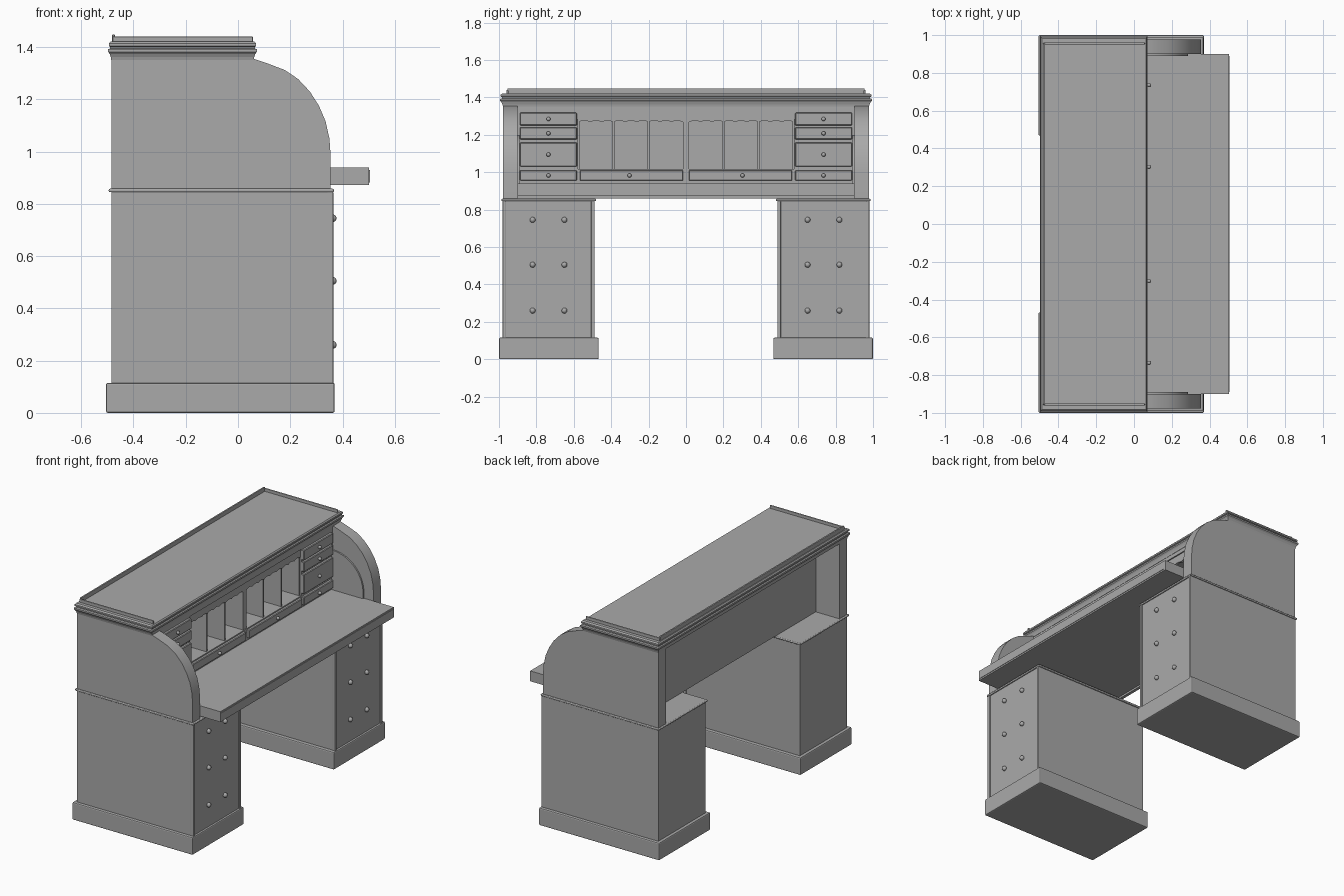
import bpy, bmesh, math

cube = bpy.data.objects.get("Cube")
if cube:
    bpy.data.objects.remove(cube, do_unlink=True)

grey = bpy.data.materials.new("plain grey")
grey.use_nodes = True
COLOUR = (0.4, 0.4, 0.4, 1)
grey.diffuse_color = COLOUR
grey.node_tree.nodes["Principled BSDF"].inputs["Base Color"].default_value = COLOUR


def finish(name, bm, bevel=0, segments=2, smooth=False):
    bmesh.ops.recalc_face_normals(bm, faces=bm.faces)
    mesh = bpy.data.meshes.new(name)
    bm.to_mesh(mesh)
    bm.free()
    mesh.materials.append(grey)
    ob = bpy.data.objects.new(name, mesh)
    bpy.context.collection.objects.link(ob)
    if bevel:
        mod = ob.modifiers.new("Bevel", 'BEVEL')
        mod.width, mod.segments = bevel, segments
    if smooth:
        bpy.ops.object.select_all(action='DESELECT')
        ob.select_set(True)
        bpy.context.view_layer.objects.active = ob
        bpy.ops.object.shade_smooth_by_angle(angle=math.radians(35))
    return ob


def box(name, x, y, z, bevel=0, segments=2):
    bm = bmesh.new()
    bmesh.ops.create_cube(bm, size=1)
    for v in bm.verts:
        for i, (a, b) in enumerate((x, y, z)):
            v.co[i] = (a + b) / 2 + v.co[i] * (b - a)
    return finish(name, bm, bevel, segments)


def prism(name, points, offset, smooth=False):
    """Extrude a planar outline along an offset vector."""
    bm = bmesh.new()
    face = bm.faces.new([bm.verts.new(p) for p in points])
    ext = bmesh.ops.extrude_face_region(bm, geom=[face])
    verts = [g for g in ext["geom"] if isinstance(g, bmesh.types.BMVert)]
    bmesh.ops.translate(bm, verts=verts, vec=offset)
    return finish(name, bm, smooth=smooth)


def knob(name, x, y, z, r):
    bm = bmesh.new()
    bmesh.ops.create_uvsphere(bm, u_segments=16, v_segments=10, radius=r)
    bmesh.ops.translate(bm, verts=bm.verts, vec=(x, y, z))
    finish(name, bm, smooth=True)


def span(s, a, b):
    return tuple(sorted((s * a, s * b)))


def drawer(name, y, z, knob_y=None):
    """Raised drawer front in the inner cabinet, with its knob."""
    box(name, (0.05, 0.072), y, z, 0.004, 1)
    ky = sum(y) / 2 if knob_y is None else knob_y
    knob(name + "_knob", 0.08, ky, sum(z) / 2, 0.011)


def quarter(cx, cz, rx, rz, n=14):
    return [(cx + rx * math.cos(math.pi / 2 * i / n),
             cz + rz * math.sin(math.pi / 2 * i / n)) for i in range(n + 1)]


for s, side in ((1, "right"), (-1, "left")):
    # Pedestals: plinth, body, corner strips, top moulding
    box(side + "_plinth", (-0.505, 0.37), span(s, 0.467, 1.0), (0, 0.115), 0.007)
    box(side + "_pedestal", (-0.485, 0.357), span(s, 0.49, 0.98), (0.11, 0.85))
    for a, b in ((0.488, 0.507), (0.962, 0.981)):
        box(side + "_corner_strip", (0.34, 0.365), span(s, a, b), (0.11, 0.847), 0.005)
    box(side + "_pedestal_moulding", (-0.495, 0.367), span(s, 0.48, 0.987),
        (0.845, 0.858), 0.005, 3)
    for z in (0.26, 0.505, 0.745):
        for y in (0.65, 0.82):
            knob(side + "_pedestal_knob", 0.362, s * y, z, 0.015)

    # Curved end panel and its inner track liner
    arc = [(0.355, 0.857), (0.355, 0.98), (0.35, 1.05), (0.335, 1.117), (0.31, 1.175),
           (0.275, 1.23), (0.23, 1.278), (0.18, 1.312), (0.12, 1.335), (0.06, 1.355)]
    outline = [(-0.485, 0.857)] + arc + [(-0.485, 1.355)]
    prism(side + "_end_panel", [(x, s * 0.9, z) for x, z in outline],
          (0, s * 0.078, 0), True)
    liner = [(-0.31, 0.9), (0.285, 0.9)] + quarter(0.06, 0.98, 0.225, 0.22) + [(-0.31, 1.2)]
    prism(side + "_track_liner", [(x, s * 0.89, z) for x, z in liner],
          (0, s * 0.011, 0), True)

    # Side drawer column
    box(side + "_drawer_case", (-0.3, 0.055), span(s, 0.578, 0.9), (0.935, 1.35))
    for z in ((1.25, 1.318), (1.175, 1.24), (1.03, 1.158), (0.955, 1.01)):
        drawer(side + "_small_drawer", span(s, 0.583, 0.888), z)

    # Long drawer under the pigeonholes
    drawer(side + "_long_drawer", span(s, 0.015, 0.568), (0.955, 1.01), s * 0.302)

    # Pigeonhole dividers and scalloped valances
    edges = (0.017, 0.2, 0.388, 0.575)
    for a in edges[1:]:
        box(side + "_divider", (-0.3, 0.045), span(s, a - 0.005, a + 0.005), (1.015, 1.29))
    for a, b in zip(edges, edges[1:]):
        wave = [(a + (b - a) * i / 24,
                 1.268 + 0.008 * abs(math.sin(3 * math.pi * i / 24))) for i in range(25)]
        wave += [(b, 1.3), (a, 1.3)]
        prism(side + "_valance", [(0.035, s * y, z) for y, z in wave], (0.015, 0, 0))

    # Low gallery rail at the ends of the top
    box(side + "_gallery_end", (-0.48, 0.057), span(s, 0.95, 0.961), (1.41, 1.44), 0.003)

# Writing board with a framed front edge
box("writing_board", (-0.31, 0.502), (-0.9, 0.9), (0.872, 0.94))
box("writing_board_edge", (0.49, 0.505), (-0.89, 0.89), (0.882, 0.93))

# Inner cabinet
box("cabinet_back", (-0.315, -0.295), (-0.9, 0.9), (0.86, 1.36))
box("lower_drawer_case", (-0.3, 0.055), (-0.58, 0.58), (0.935, 1.018))
box("centre_divider", (-0.3, 0.05), (-0.017, 0.017), (0.94, 1.29))
box("pigeonhole_top", (-0.3, 0.05), (-0.58, 0.58), (1.285, 1.355))
box("upper_rail", (0.04, 0.058), (-0.9, 0.9), (1.325, 1.36))

# Cornice: stacked outline rings, each an outward offset at a height
bm = bmesh.new()
rings = ((0, 1.35), (0.003, 1.362), (0.009, 1.374), (0.017, 1.382), (0.017, 1.392),
         (0.006, 1.395), (0.006, 1.401), (0.013, 1.404), (0.013, 1.414), (0.004, 1.421))
previous = None
for d, z in rings:
    e = d * 0.7
    ring = [bm.verts.new((x, y, z)) for x, y in (
        (-0.485 - e, -0.978 - d), (0.06 + e, -0.978 - d),
        (0.06 + e, 0.978 + d), (-0.485 - e, 0.978 + d))]
    if previous:
        for i in range(4):
            j = (i + 1) % 4
            bm.faces.new((previous[i], previous[j], ring[j], ring[i]))
    else:
        bm.faces.new(ring)
    previous = ring
bm.faces.new(previous)
finish("cornice", bm)
box("gallery_back", (-0.482, -0.471), (-0.955, 0.955), (1.41, 1.448), 0.003)
